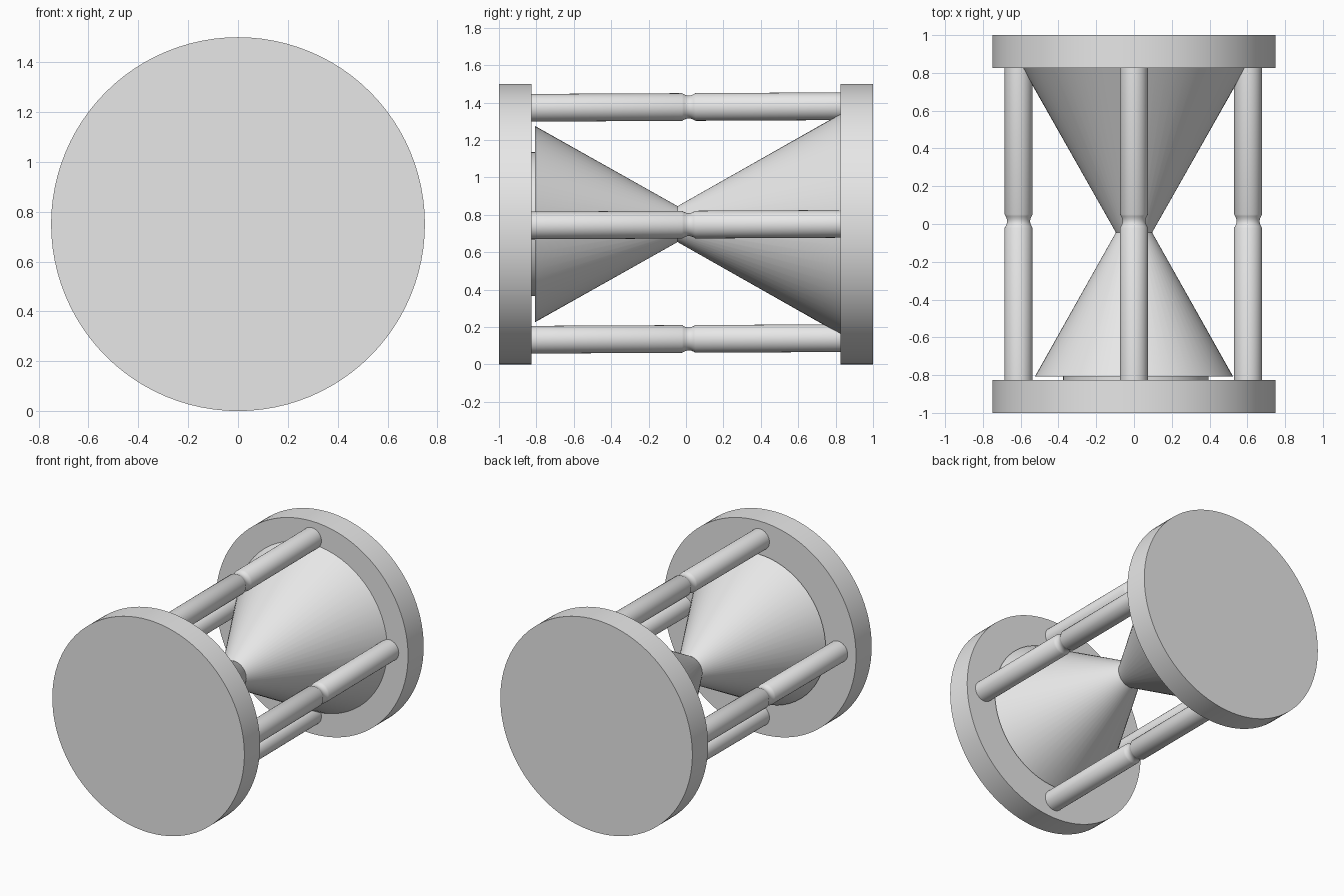
import bpy, bmesh, math
from mathutils import Vector, Matrix

if "Cube" in bpy.data.objects:
    bpy.data.objects.remove(bpy.data.objects["Cube"])

grey = bpy.data.materials.new("plain_grey")
grey.diffuse_color = (0.8, 0.8, 0.8, 1)
grey.use_nodes = True
grey.node_tree.nodes["Principled BSDF"].inputs["Base Color"].default_value = grey.diffuse_color


def lathe(name, profile, x=0.0, z=0.75, sides=64, tilt=0.0):
    """Turn a (radius, y) profile around an axis along y, with capped ends."""
    bm = bmesh.new()
    rings = []
    for r, y in profile:
        rings.append([bm.verts.new((r * math.cos(a), y, r * math.sin(a)))
                      for a in (2 * math.pi * i / sides for i in range(sides))])
    for a, b in zip(rings, rings[1:]):
        for i in range(sides):
            j = (i + 1) % sides
            bm.faces.new((a[i], a[j], b[j], b[i]))
    bm.faces.new(rings[0])
    bm.faces.new(rings[-1])
    bmesh.ops.recalc_face_normals(bm, faces=bm.faces[:])
    bm.transform(Matrix.Translation(Vector((x, 0, z))) @ Matrix.Rotation(tilt, 4, 'X'))
    mesh = bpy.data.meshes.new(name)
    bm.to_mesh(mesh)
    bm.free()
    mesh.materials.append(grey)
    obj = bpy.data.objects.new(name, mesh)
    bpy.context.collection.objects.link(obj)
    bpy.ops.object.select_all(action='DESELECT')
    obj.select_set(True)
    bpy.context.view_layer.objects.active = obj
    bpy.ops.object.shade_smooth_by_angle(angle=math.radians(35))
    return obj


# End discs
lathe("front_disc", [(0.75, -1.0), (0.75, -0.825)], sides=96)
lathe("back_disc", [(0.75, 0.825), (0.75, 1.0)], sides=96)

# Glass bulbs meeting at the narrow neck
lathe("front_bulb", [(0.525, -0.808), (0.096, -0.045)])
lathe("back_bulb", [(0.096, -0.045), (0.59, 0.827)])

# Thin seat between the front bulb and its disc
lathe("bulb_seat", [(0.385, -0.827), (0.385, -0.806)], x=0.01)

# Four posts, each with a rounded groove at mid length
R, DEPTH, MID, HALF = 0.074, 0.013, 0.015, 0.036
groove = [(R - DEPTH * math.cos(t * math.pi / 2), MID + HALF * t)
          for t in (-1, -0.75, -0.5, -0.25, 0, 0.25, 0.5, 0.75, 1)]
post = [(R, -0.827)] + groove + [(R, 0.827)]
for name, x, z in (("top_post", 0, 1.376), ("bottom_post", 0, 0.136),
                   ("left_post", -0.611, 0.747), ("right_post", 0.604, 0.747)):
    lathe(name, post, x, z, sides=32, tilt=0.005)
